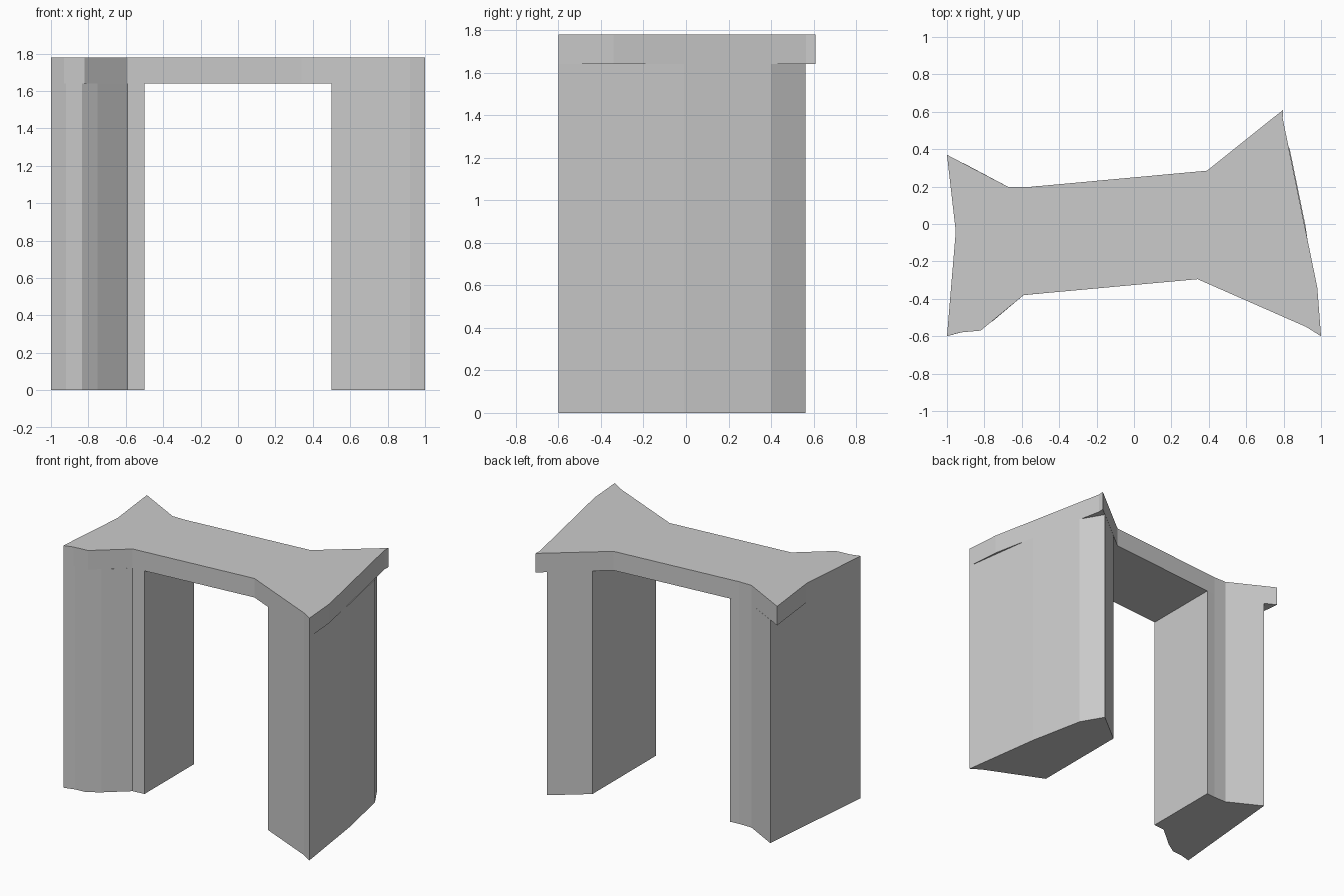
import bpy
import bmesh

if "Cube" in bpy.data.objects:
    bpy.data.objects.remove(bpy.data.objects["Cube"])

HEIGHT = 1.78
SOFFIT = 1.64


def prism(name, outline, z0, z1):
    """Extrude a plan outline vertically between two heights."""
    bm = bmesh.new()
    base = bm.faces.new([bm.verts.new((x, y, z0)) for x, y in outline])
    top = bmesh.ops.extrude_face_region(bm, geom=[base], use_keep_orig=True)["geom"]
    for v in top:
        if isinstance(v, bmesh.types.BMVert):
            v.co.z = z1
    bmesh.ops.recalc_face_normals(bm, faces=bm.faces)
    mesh = bpy.data.meshes.new(name)
    bm.to_mesh(mesh)
    bm.free()
    obj = bpy.data.objects.new(name, mesh)
    bpy.context.collection.objects.link(obj)
    return obj


# Flared lintel slab spanning both legs
prism("lintel", [
    (-1, -0.60), (-0.93, -0.58), (-0.82, -0.57), (-0.59, -0.38),
    (0.34, -0.295), (0.92, -0.55), (1, -0.60), (0.98, -0.34),
    (0.795, 0.565), (0.797, 0.61), (0.39, 0.285), (-0.57, 0.197),
    (-0.67, 0.197), (-1, 0.37), (-0.953, -0.04)], SOFFIT, HEIGHT)

# Left leg, its back corner trimmed short of the lintel
prism("left_leg", [
    (-1, -0.60), (-0.92, -0.578), (-0.835, -0.57), (-0.75, -0.515),
    (-0.59, -0.38), (-0.50, -0.372), (-0.50, 0.204), (-0.57, 0.197),
    (-0.67, 0.197), (-0.915, 0.327)], 0, SOFFIT)

# Right leg, with a chamfered back outer corner
prism("right_leg", [
    (0.50, -0.365), (0.92, -0.55), (1, -0.60), (0.917, -0.01),
    (0.833, 0.40), (0.738, 0.562), (0.50, 0.372)], 0, SOFFIT)
